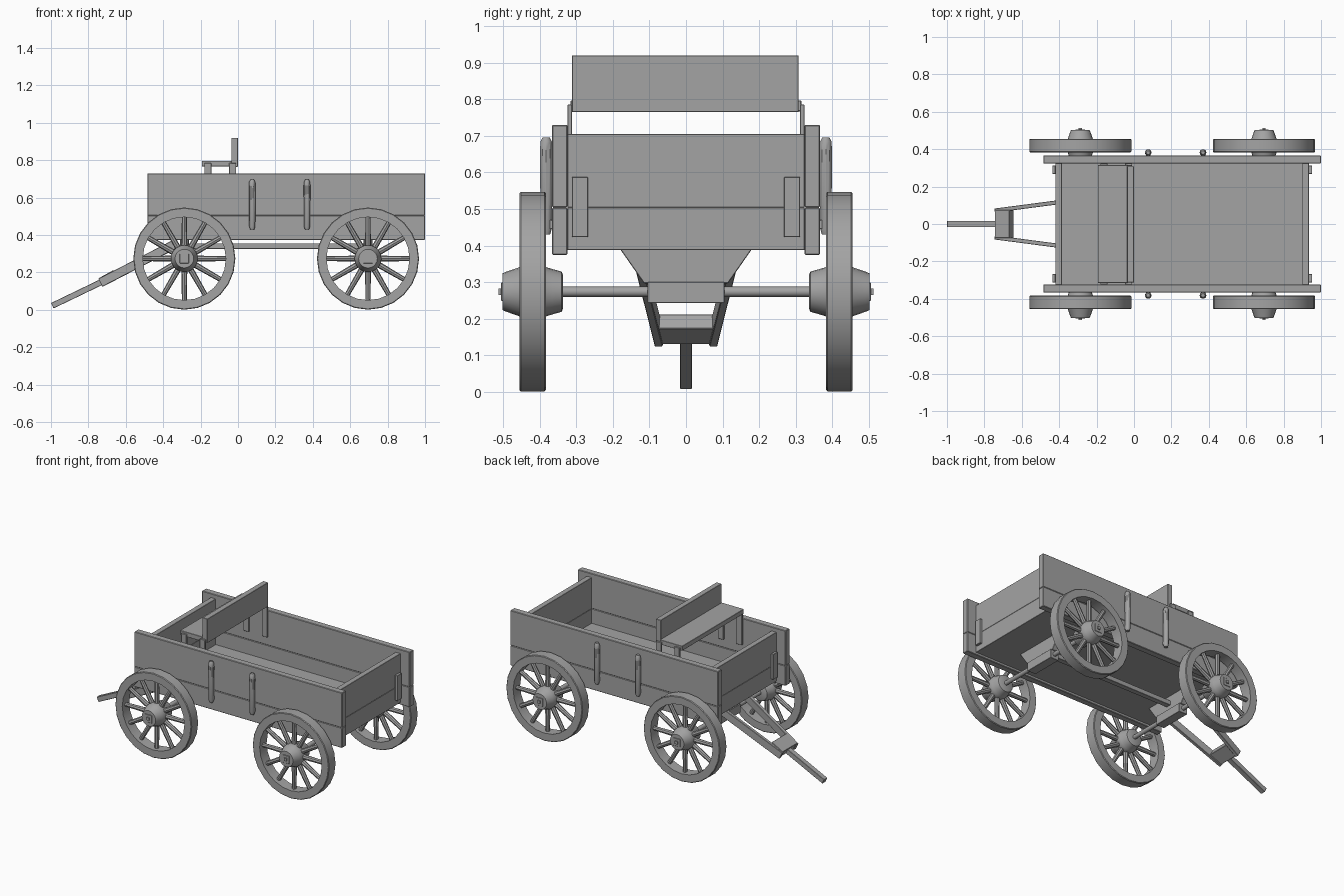
import bpy, bmesh, math
from mathutils import Vector, Matrix

cube = bpy.data.objects.get("Cube")
if cube:
    bpy.data.objects.remove(cube)

wood = bpy.data.materials.new("weathered grey")
wood.use_nodes = True
GREY = (0.37, 0.37, 0.37, 1)
wood.diffuse_color = GREY
wood.node_tree.nodes["Principled BSDF"].inputs["Base Color"].default_value = GREY


def finish(name, bm, bevel=0, smooth=False):
    bmesh.ops.recalc_face_normals(bm, faces=bm.faces)
    mesh = bpy.data.meshes.new(name)
    bm.to_mesh(mesh)
    bm.free()
    mesh.materials.append(wood)
    ob = bpy.data.objects.new(name, mesh)
    bpy.context.collection.objects.link(ob)
    if bevel:
        mod = ob.modifiers.new("edges", 'BEVEL')
        mod.width, mod.segments = bevel, 1
    if smooth:
        bpy.ops.object.select_all(action='DESELECT')
        ob.select_set(True)
        bpy.context.view_layer.objects.active = ob
        bpy.ops.object.shade_smooth_by_angle(angle=math.radians(35))
    return ob


def box(name, x, y, z, bevel=0.0015):
    bm = bmesh.new()
    size = [abs(r[1] - r[0]) for r in (x, y, z)]
    mid = [(r[0] + r[1]) / 2 for r in (x, y, z)]
    bmesh.ops.create_cube(bm, size=1, matrix=Matrix.Translation(mid) @ Matrix.Diagonal((*size, 1)))
    return finish(name, bm, bevel)


def beam(name, a, b, width, height):
    # Square timber running from a to b, width kept level
    a, b = Vector(a), Vector(b)
    along = (b - a).normalized()
    side = Vector((0, 0, 1)).cross(along).normalized()
    up = along.cross(side)
    rot = Matrix((along, side, up)).transposed().to_4x4()
    bm = bmesh.new()
    bmesh.ops.create_cube(bm, size=1, matrix=Matrix.Translation((a + b) / 2) @ rot
                          @ Matrix.Diagonal(((b - a).length, width, height, 1)))
    return finish(name, bm, 0.002)


def lathe(name, profile, place, segments, closed=False):
    # Profile of (radius, height) turned around z, then moved into place
    bm = bmesh.new()
    rings = []
    for r, h in profile:
        angles = [2 * math.pi * i / segments for i in range(segments)]
        rings.append([bm.verts.new(place @ Vector((r * math.cos(t), r * math.sin(t), h))) for t in angles])
    pairs = list(zip(rings, rings[1:]))
    if closed:
        pairs.append((rings[-1], rings[0]))
    else:
        bm.faces.new(rings[0])
        bm.faces.new(rings[-1])
    for p, q in pairs:
        for i in range(segments):
            j = (i + 1) % segments
            bm.faces.new((p[i], p[j], q[j], q[i]))
    return finish(name, bm, smooth=True)


AXLE_Z = 0.274
WHEEL_Y = 0.418
RIM = [(0.222, 0.383), (0.269, 0.383), (0.273, 0.387), (0.273, 0.451),
       (0.269, 0.455), (0.222, 0.455)]
HUB = [(0.046, 0.336), (0.055, 0.340), (0.062, 0.365), (0.068, 0.385), (0.072, 0.395),
       (0.072, 0.445), (0.066, 0.458), (0.055, 0.490), (0.050, 0.502), (0.035, 0.502)]


def wheel(label, x, s):
    # Local z points outward along the axle
    place = Matrix.Translation((x, 0, AXLE_Z)) @ Matrix.Rotation(-s * math.pi / 2, 4, 'X')
    lathe(label + "_rim", RIM, place, 24, closed=True)
    lathe(label + "_hub", HUB, place, 20)
    # Twelve tapered spokes
    bm = bmesh.new()
    for i in range(12):
        rot = Matrix.Rotation(i * math.pi / 6, 4, 'Y')
        spot = Matrix.Translation((x, s * WHEEL_Y, AXLE_Z)) @ rot @ Matrix.Translation((0, 0, 0.147))
        bmesh.ops.create_cone(bm, cap_ends=True, segments=8, radius1=0.016, radius2=0.013,
                              depth=0.17, matrix=spot)
    finish(label + "_spokes", bm, smooth=True)
    # Square cap and axle pin
    box(label + "_cap", (x - .025, x + .025), (s * .48, s * .505), (AXLE_Z - .025, AXLE_Z + .025))
    box(label + "_pin", (x - .009, x + .009), (s * .48, s * .512), (AXLE_Z - .009, AXLE_Z + .009), 0)


# Running gear: wheels, axle, bolster at each end
for end, x in (("fore", -0.287), ("aft", 0.695)):
    for side, s in (("near", -1), ("far", 1)):
        wheel(f"{end}_{side}_wheel", x, s)
    across = Matrix.Translation((x, 0, AXLE_Z)) @ Matrix.Rotation(math.pi / 2, 4, 'X')
    lathe(end + "_axle", [(0.014, -0.36), (0.014, 0.36)], across, 12)
    box(end + "_axle_block", (x - .03, x + .03), (-.105, .105), (.243, .30))
    bm = bmesh.new()
    outline = [(-.115, .297), (.115, .297), (.18, .39), (-.18, .39)]
    face = bm.faces.new([bm.verts.new((x - .024, y, z)) for y, z in outline])
    ext = bmesh.ops.extrude_face_region(bm, geom=[face])
    bmesh.ops.translate(bm, vec=(.048, 0, 0),
                        verts=[v for v in ext["geom"] if isinstance(v, bmesh.types.BMVert)])
    finish(end + "_bolster", bm, 0.002)
box("reach_pole", (-0.287, 0.695), (-.017, .017), (.326, .356))

# Wagon box: floor, paired planks on the sides and ends
box("floor", (-0.42, 0.935), (-.324, .324), (.388, .41))
for side, s in (("near", -1), ("far", 1)):
    for level, z in (("lower", (.374, .504)), ("upper", (.504, .73))):
        box(f"{side}_side_{level}_plank", (-0.485, 1.0), (s * .324, s * .366), z, 0.003)
for end, x in (("fore", (-0.42, -0.385)), ("aft", (0.90, 0.935))):
    for level, z in (("lower", (.389, .504)), ("upper", (.504, .705))):
        box(f"{end}_end_{level}_plank", x, (-.324, .324), z)

# Upright cleats on the ends and rounded stakes on the sides
STAKE = [(.011, .43), (.016, .445), (.018, .66), (.016, .685), (.010, .696)]
for side, s in (("near", -1), ("far", 1)):
    for end, x in (("fore", (-0.437, -0.42)), ("aft", (0.935, 0.952))):
        box(f"{end}_{side}_cleat", x, (s * .268, s * .312), (.423, .587))
    for number, x in enumerate((0.076, 0.369)):
        lathe(f"{side}_stake_{number + 1}", STAKE, Matrix.Translation((x, s * .382, 0)), 10)
        box(f"{side}_stake_socket_{number + 1}", (x - .012, x + .012), (s * .36, s * .392), (.445, .47))

# Seat with backrest and legs
box("seat_board", (-0.193, -0.035), (-.315, .315), (.767, .797))
box("seat_back", (-0.035, 0.0), (-.312, .308), (.765, .92))
for side, s in (("near", -1), ("far", 1)):
    for number, x in enumerate(((-0.18, -0.143), (-0.048, -0.01))):
        box(f"{side}_seat_leg_{number + 1}", x, (s * .311, s * .324), (.56, .785))

# Drawbar: pole, yoke and two spreading arms
beam("tongue_pole", (-0.993, 0, .022), (-0.69, 0, .168), .034, .032)
beam("yoke", (-0.733, 0, .15), (-0.655, 0, .193), .15, .045)
for side, s in (("near", -1), ("far", 1)):
    beam(side + "_drawbar_arm", (-0.735, s * .073, .145), (-0.33, s * .126, .355), .022, .048)
